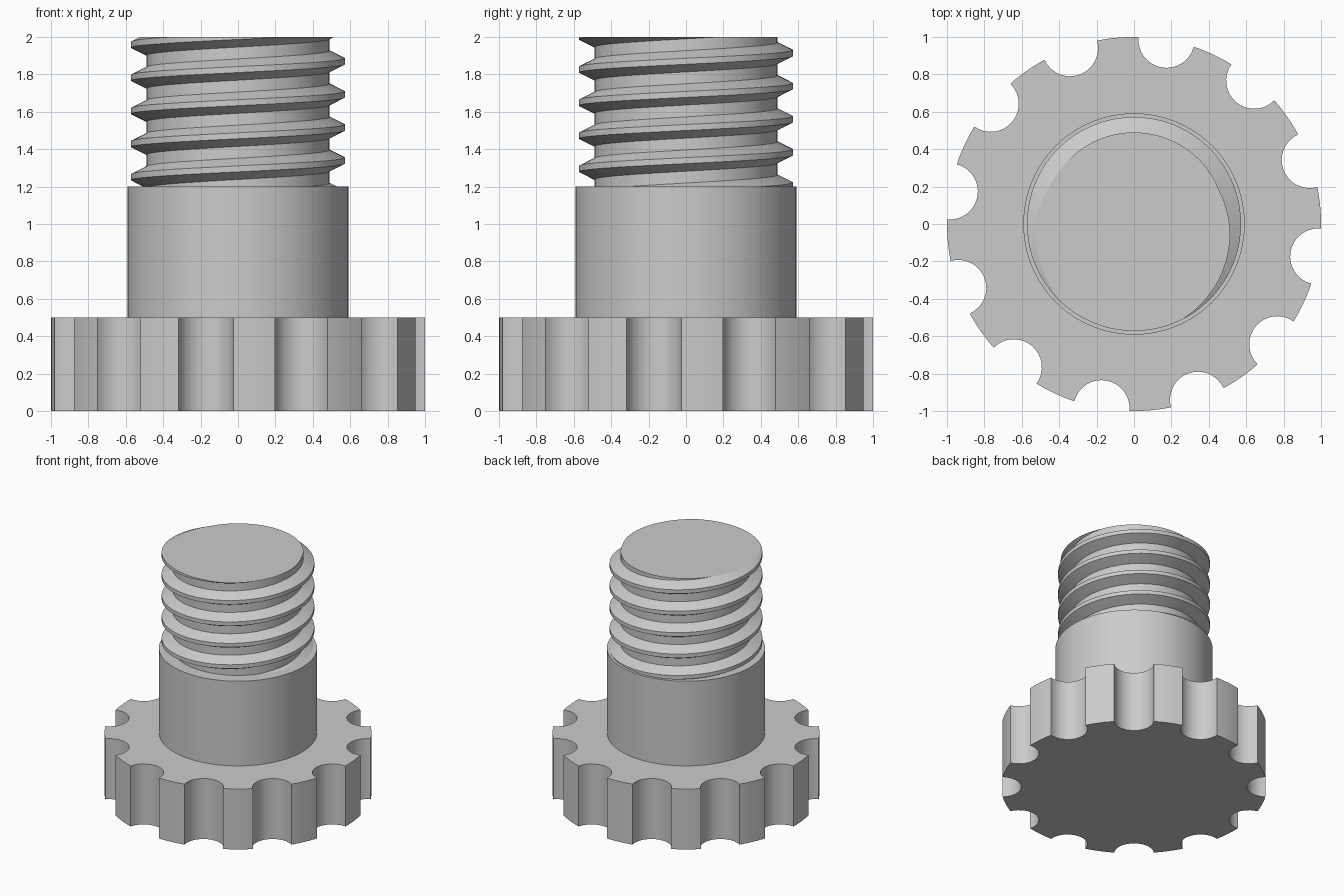
import bpy, bmesh
from math import pi, tau, sin, cos, acos, radians

if "Cube" in bpy.data.objects:
    bpy.data.objects.remove(bpy.data.objects["Cube"], do_unlink=True)

GREY = (0.6, 0.6, 0.6, 1.0)
metal = bpy.data.materials.new("light_grey")
metal.use_nodes = True
metal.diffuse_color = GREY
metal.node_tree.nodes["Principled BSDF"].inputs["Base Color"].default_value = GREY


def finish(bm, name):
    """Turn a bmesh into a shaded, coloured object."""
    bmesh.ops.recalc_face_normals(bm, faces=bm.faces[:])
    mesh = bpy.data.meshes.new(name)
    bm.to_mesh(mesh)
    bm.free()
    mesh.materials.append(metal)
    obj = bpy.data.objects.new(name, mesh)
    bpy.context.collection.objects.link(obj)
    bpy.ops.object.select_all(action="DESELECT")
    obj.select_set(True)
    bpy.context.view_layer.objects.active = obj
    bpy.ops.object.shade_smooth_by_angle(angle=radians(25))
    return obj


def prism(name, outline, bottom, top):
    """Extrude a closed outline upwards."""
    bm = bmesh.new()
    low = [bm.verts.new((x, y, bottom)) for x, y in outline]
    high = [bm.verts.new((x, y, top)) for x, y in outline]
    bm.faces.new(low)
    bm.faces.new(high)
    n = len(outline)
    for i in range(n):
        j = (i + 1) % n
        bm.faces.new((low[i], low[j], high[j], high[i]))
    return finish(bm, name)


# Scalloped grip: lands on a unit circle between round finger notches
NOTCHES, NOTCH_R, STEPS = 12, 0.15, 16
half = acos(NOTCH_R / 2)          # half sweep of a notch arc
edge = pi - 2 * half              # half width of a notch on the rim
pitch_angle = tau / NOTCHES
outline = []
for k in range(NOTCHES):
    c = radians(-10) + k * pitch_angle
    for i in range(STEPS + 1):
        a = c + pi + half - 2 * half * i / STEPS
        outline.append((cos(c) + NOTCH_R * cos(a), sin(c) + NOTCH_R * sin(a)))
    for i in range(1, 6):
        a = c + edge + (pitch_angle - 2 * edge) * i / 6
        outline.append((cos(a), sin(a)))
prism("grip", outline, 0, 0.5)

# Plain cylindrical shank
circle = [(cos(tau * i / 96), sin(tau * i / 96)) for i in range(96)]
prism("shank", [(0.592 * x, 0.592 * y) for x, y in circle], 0.5, 1.2)

# Right-handed thread: a profile swept along a helix, then cut flat at both ends
PITCH, SEG, TURNS = 0.177, 96, 8
MINOR, MAJOR = 0.49, 0.572
profile = [(MINOR, -0.057), (MAJOR, -0.016), (MAJOR, 0.016), (MINOR, 0.057)]
start = 1.87 - 6 * PITCH          # crest height on the +x side
bm = bmesh.new()
rows = []
for s in range(SEG * TURNS):
    a = tau * s / SEG
    z = start + PITCH * s / SEG
    rows.append([bm.verts.new((r * cos(a), r * sin(a), z + dz)) for r, dz in profile])
for s in range(len(rows) - 1):
    p, q = rows[s], rows[s + 1]
    for k in range(3):
        bm.faces.new((p[k], q[k], q[k + 1], p[k + 1]))
    if s + SEG + 1 < len(rows):   # root band up to the next turn
        u, v = rows[s + SEG], rows[s + SEG + 1]
        bm.faces.new((p[3], q[3], v[0], u[0]))
for height, up in ((2.0, 1), (1.15, -1)):
    cut = bmesh.ops.bisect_plane(
        bm, geom=bm.verts[:] + bm.edges[:] + bm.faces[:], dist=1e-6,
        plane_co=(0, 0, height), plane_no=(0, 0, up), clear_outer=True)
    rim = [e for e in cut["geom_cut"] if isinstance(e, bmesh.types.BMEdge)]
    bmesh.ops.holes_fill(bm, edges=rim, sides=0)
finish(bm, "thread")
